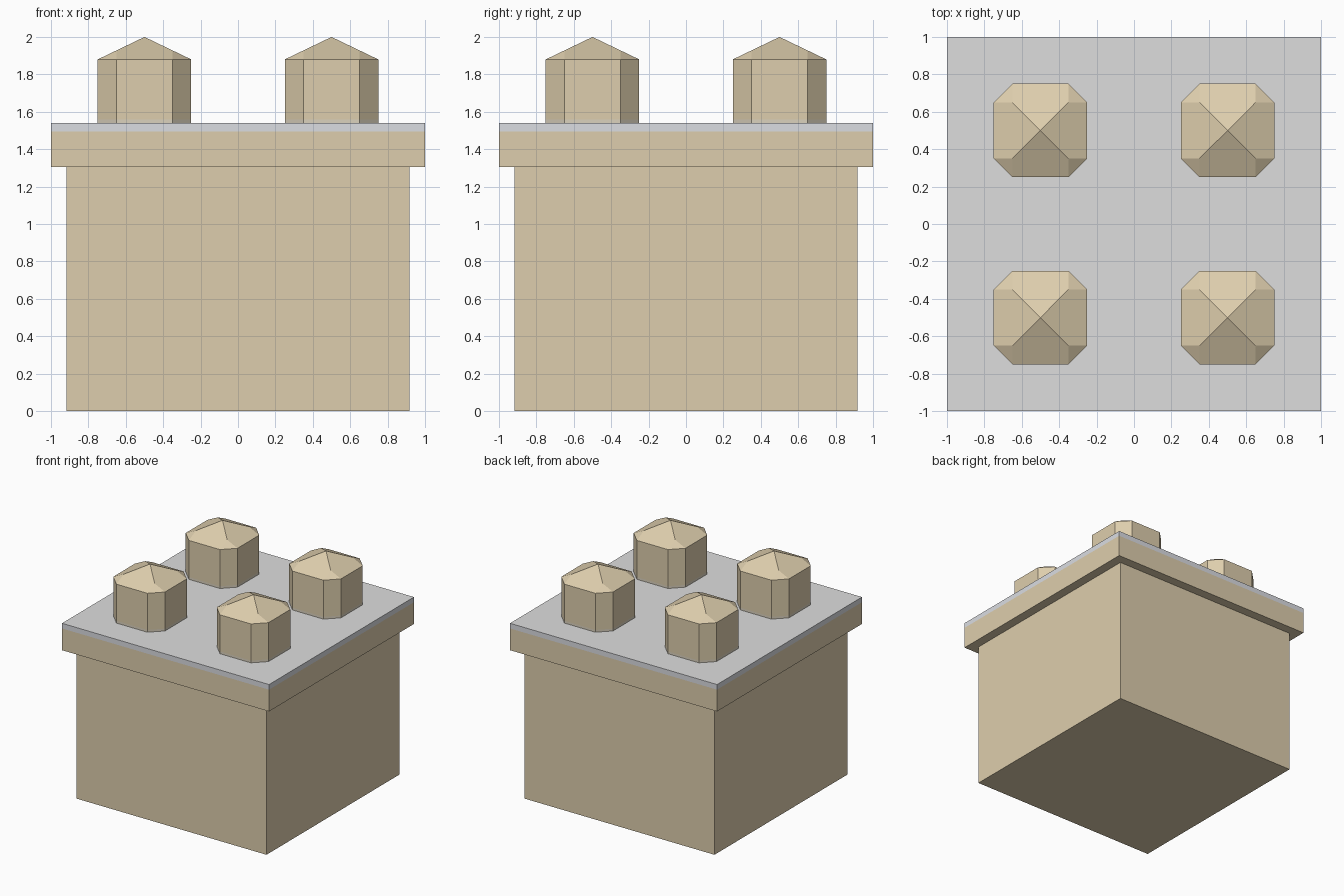
import bpy, bmesh

if "Cube" in bpy.data.objects:
    bpy.data.objects.remove(bpy.data.objects["Cube"])


def material(name, rgb):
    """Flat colour from 0-255 sRGB values."""
    lin = [((c / 255 + 0.055) / 1.055) ** 2.4 for c in rgb]
    m = bpy.data.materials.new(name)
    m.diffuse_color = (*lin, 1)
    m.use_nodes = True
    m.node_tree.nodes["Principled BSDF"].inputs["Base Color"].default_value = m.diffuse_color
    return m


tan = material("sandstone tan", (222, 206, 173))
top_grey = material("top grey", (222, 222, 222))
edge_grey = material("edge pale grey", (219, 221, 226))
blend = material("dusty tan", (219, 210, 190))


def make_object(name, bm, mats):
    bmesh.ops.recalc_face_normals(bm, faces=bm.faces[:])
    me = bpy.data.meshes.new(name)
    bm.to_mesh(me)
    bm.free()
    for m in mats:
        me.materials.append(m)
    ob = bpy.data.objects.new(name, me)
    bpy.context.collection.objects.link(ob)
    return ob


def stack(bm, outline, heights):
    """Side walls through the given heights; returns the rings of vertices."""
    rings = [[bm.verts.new((x, y, z)) for x, y in outline] for z in heights]
    n = len(outline)
    for lo, hi in zip(rings, rings[1:]):
        for i in range(n):
            j = (i + 1) % n
            bm.faces.new((lo[i], lo[j], hi[j], hi[i]))
    return rings


def block(name, half, heights, mats):
    bm = bmesh.new()
    outline = [(-half, -half), (half, -half), (half, half), (-half, half)]
    rings = stack(bm, outline, heights)
    bm.faces.new(rings[0])
    bm.faces.new(rings[-1])
    return make_object(name, bm, mats)


# Main body
block("body", 0.918, [0, 1.305], [tan])

# Overhanging slab: tan side, pale grey rim, grey top
slab = block("top_slab", 1.0, [1.305, 1.495, 1.54], [tan, edge_grey, top_grey])
for p in slab.data.polygons:
    if p.normal.z > 0.5:
        p.material_index = 2
    elif p.center.z > 1.5:
        p.material_index = 1


def cap(name, cx, cy):
    """Square post with cut corners and a shallow pyramid roof."""
    r, c, eave, peak = 0.25, 0.15, 1.88, 2.0
    quad = [(1, -1), (1, 1), (-1, 1), (-1, -1)]
    outline = []
    for sx, sy in quad:
        a, b = (c * sx, r * sy), (r * sx, c * sy)
        outline += [a, b] if sx * sy < 0 else [b, a]
    bm = bmesh.new()
    ring = stack(bm, outline, [1.54, 1.56, eave])[-1]
    z_in = peak - (peak - eave) * c / r
    inner = [bm.verts.new((c * sx, c * sy, z_in)) for sx, sy in quad]
    apex = bm.verts.new((0, 0, peak))
    for i in range(4):
        j = (i + 1) % 4
        bm.faces.new((ring[2 * i], ring[2 * i + 1], inner[i]))
        bm.faces.new((ring[2 * i + 1], ring[2 * j], inner[j], apex, inner[i]))
    ob = make_object(name, bm, [tan, blend])
    for p in ob.data.polygons:
        p.material_index = int(p.center.z < 1.56)
    ob.location = (cx, cy, 0)


# Four capped posts on the slab
for fy, y in (("front", -0.5), ("back", 0.5)):
    for fx, x in (("left", -0.5), ("right", 0.5)):
        cap(f"{fy}_{fx}_post", x, y)
